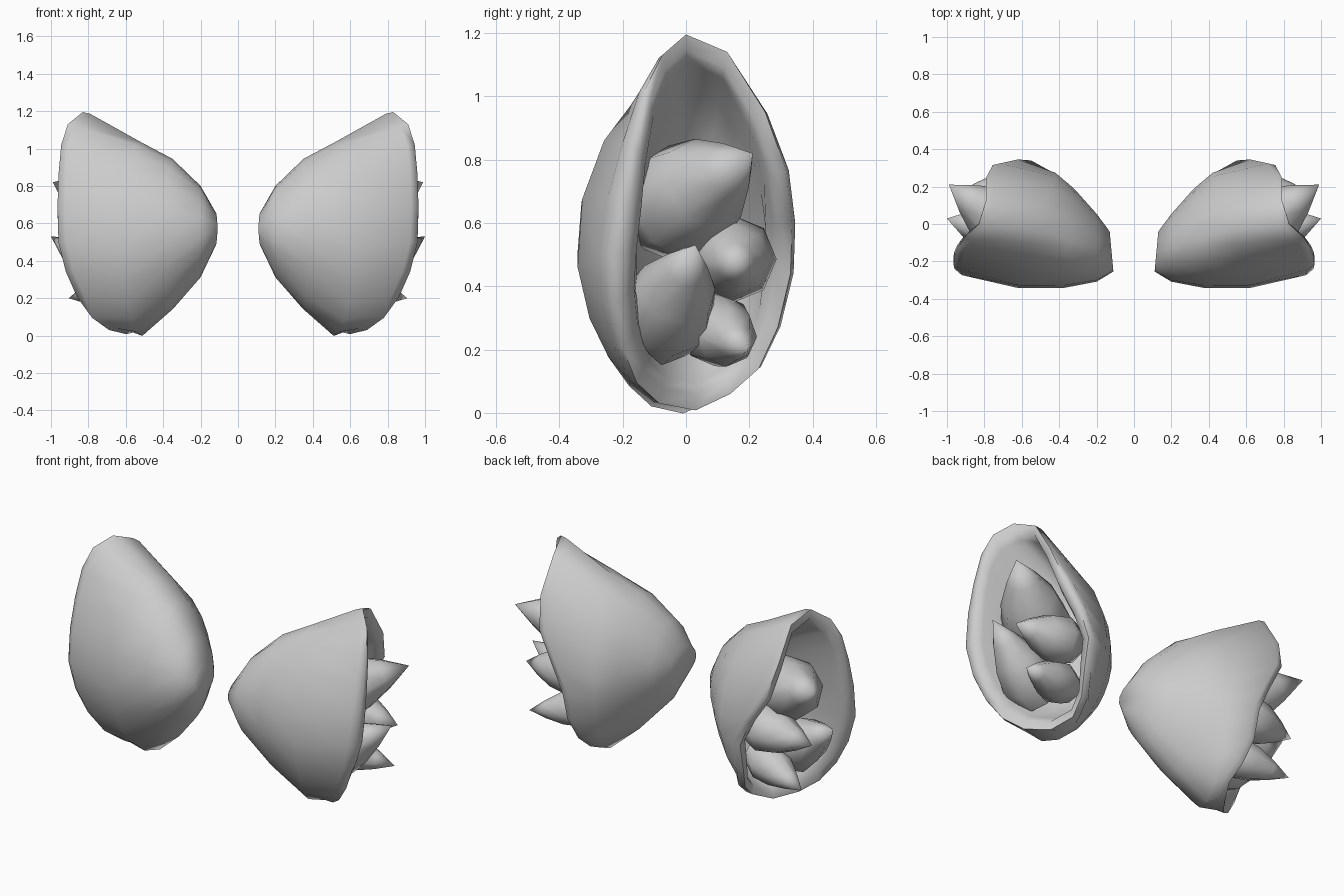
import bpy, bmesh
from math import atan2, cos, sin, pi
from mathutils import Vector

cube = bpy.data.objects.get("Cube")
if cube:
    bpy.data.objects.remove(cube, do_unlink=True)

grey = bpy.data.materials.new("light grey")
grey.use_nodes = True
grey.diffuse_color = (0.6, 0.6, 0.6, 1)
grey.node_tree.nodes["Principled BSDF"].inputs["Base Color"].default_value = (0.6, 0.6, 0.6, 1)

# Crest of the ear opening, from the tip down the front and up the back
RIM = [Vector(p) for p in (
    (.83, 0, 1.195), (.91, -.075, 1.13), (.945, -.13, 1.02), (.96, -.175, .86),
    (.965, -.215, .69), (.96, -.24, .5), (.92, -.23, .34), (.86, -.2, .205),
    (.78, -.155, .095), (.69, -.085, .03), (.6, .03, .008), (.54, .14, .06),
    (.555, .23, .14), (.585, .29, .27), (.59, .33, .44), (.66, .335, .6),
    (.755, .315, .77), (.79, .25, .95), (.79, .13, 1.14))]

# Outer shell sections: x, tilt, y min, y max, z min, z max
SHELL = ((.12, -.01, -.255, -.04, .48, .66), (.2, 0, -.31, .055, .31, .80),
         (.35, .03, -.345, .19, .14, .945), (.52, .1, -.345, .275, -.005, 1.035))


def finish(name, bm, side):
    """Turn the mesh into an object on the given side."""
    for v in bm.verts:
        v.co.x *= side
    bmesh.ops.recalc_face_normals(bm, faces=bm.faces)
    mesh = bpy.data.meshes.new(name)
    bm.to_mesh(mesh)
    bm.free()
    mesh.materials.append(grey)
    obj = bpy.data.objects.new(name, mesh)
    bpy.context.collection.objects.link(obj)
    bpy.ops.object.select_all(action='DESELECT')
    bpy.context.view_layer.objects.active = obj
    obj.select_set(True)
    bpy.ops.object.shade_smooth_by_angle(angle=pi / 2.5)


def loft(rings):
    """Skin closed rings in order and cap both ends."""
    bm = bmesh.new()
    loops = [[bm.verts.new(p) for p in ring] for ring in rings]
    for a, b in zip(loops, loops[1:]):
        n = len(a)
        for i in range(n):
            j = (i + 1) % n
            bm.faces.new((a[i], a[j], b[j], b[i]))
    bm.faces.new(loops[0])
    bm.faces.new(loops[-1])
    return bm


def shell_ring(x, tilt, y0, y1, z0, z1):
    """Tilted oval, narrowed towards its top and more towards its bottom."""
    ring = []
    for p in RIM:
        t = atan2((p.z - .55) / .6, p.y / .3)
        c, s = cos(t), sin(t)
        c *= 1 - (.08 if s > 0 else .25) * s * s
        ring.append(Vector((x - tilt * c, (y0 + y1) / 2 + (y1 - y0) / 2 * c,
                            (z0 + z1) / 2 + (z1 - z0) / 2 * s)))
    return ring


def lip_ring(inset, drop):
    """Rim moved towards the middle of the opening and back into the ear."""
    ring = []
    for p in RIM:
        d = Vector((0, .03 - p.y, .55 - p.z)).normalized()
        ring.append(p + d * inset - Vector((drop, 0, 0)))
    return ring


def cavity_ring(scale, x, follow):
    ring = []
    for p in RIM:
        q = Vector((0, .03, .55)).lerp(p, scale)
        q.x = x + (p.x - .8) * follow
        ring.append(q)
    return ring


def shoulder(p):
    return Vector((p.x - .04, p.y * (1.14 if p.y < 0 else 1.03), .55 + (p.z - .55) * .985))


def ear(name, side):
    rings = [shell_ring(*s) for s in SHELL]
    # Rolled lip
    rings.append([shoulder(p) for p in RIM])
    rings += [RIM, lip_ring(.05, 0), lip_ring(.085, .045)]
    # Hollow inside
    rings.append(cavity_ring(.72, .61, .7))
    rings.append(cavity_ring(.42, .45, .4))
    finish(name, loft(rings), side)


def tuft(name, base, tip, radius, side):
    """Pointed lock of fur, widest near its root."""
    base, tip = Vector(base), Vector(tip)
    turn = (tip - base).to_track_quat('Z', 'Y')
    rings = []
    for t, r in ((0, .75), (.22, 1), (.5, .82), (.75, .46), (1, .004)):
        ring = []
        for k in range(8):
            a = k * pi / 4
            offset = Vector((cos(a), sin(a), 0)) * radius * r
            ring.append(base.lerp(tip, t) + turn @ offset)
        rings.append(ring)
    bm = loft(rings)
    bmesh.ops.remove_doubles(bm, verts=bm.verts, dist=.003)
    finish(name, bm, side)


TUFTS = (("upper_tuft", (.56, -.09, .62), (.99, .21, .82), .19),
         ("front_tuft", (.58, -.09, .25), (1.0, .03, .53), .155),
         ("middle_tuft", (.55, .145, .49), (.95, .16, .47), .138),
         ("lower_tuft", (.52, .07, .28), (.905, .195, .2), .117))

for label, side in (("left", 1), ("right", -1)):
    ear(label + "_ear", side)
    for part, base, tip, radius in TUFTS:
        tuft(label + "_" + part, base, tip, radius, side)
